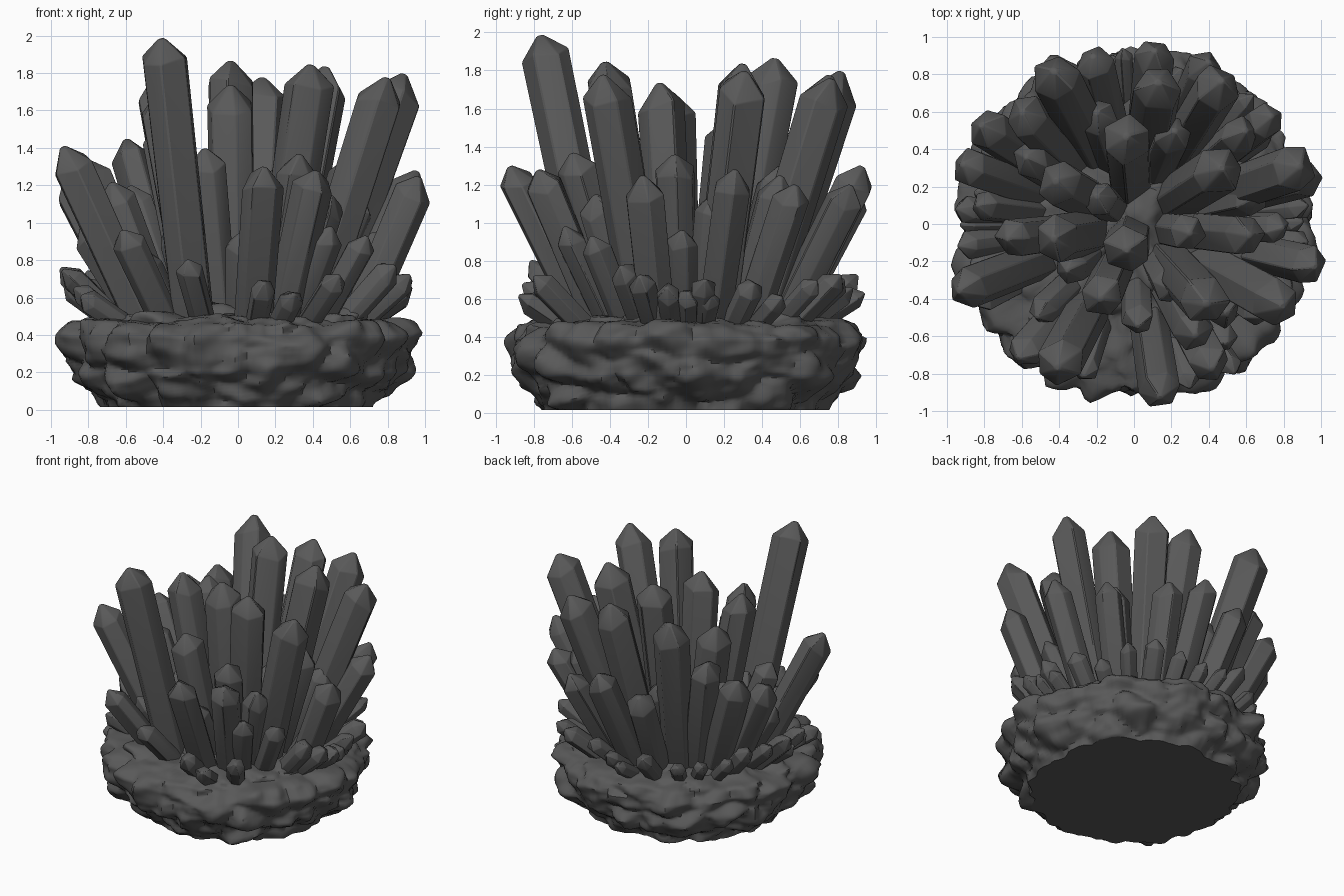
import bpy, bmesh, math, random
from mathutils import Vector, Matrix, noise

random.seed(7)
default_cube = bpy.data.objects.get("Cube")
if default_cube:
    bpy.data.objects.remove(default_cube, do_unlink=True)

stone = bpy.data.materials.new("dark grey stone")
stone.use_nodes = True
stone.diffuse_color = (0.1, 0.1, 0.1, 1)
stone.node_tree.nodes["Principled BSDF"].inputs["Base Color"].default_value = stone.diffuse_color


def finish(bm, name, angle):
    """Turn a bmesh into a shaded, coloured object."""
    bmesh.ops.recalc_face_normals(bm, faces=bm.faces)
    mesh = bpy.data.meshes.new(name)
    bm.to_mesh(mesh)
    bm.free()
    mesh.materials.append(stone)
    obj = bpy.data.objects.new(name, mesh)
    bpy.context.collection.objects.link(obj)
    bpy.ops.object.select_all(action="DESELECT")
    obj.select_set(True)
    bpy.context.view_layer.objects.active = obj
    bpy.ops.object.shade_smooth_by_angle(angle=math.radians(angle))


# Rock base: a turned profile, roughened into chunky lumps
def profile_point(t, profile):
    """Radius and height at fraction t along the profile polyline."""
    position = t * (len(profile) - 1)
    i = min(int(position), len(profile) - 2)
    return Vector(profile[i]).lerp(Vector(profile[i + 1]), position - i)


def roughen(point):
    """Push a rock point in or out by cell and fractal noise."""
    near, second = noise.voronoi(point * 3.9)[0][:2]
    lump = min(second - near, 0.5) * 0.15 - 0.035
    grain = noise.noise(point * 6) * 0.05 + noise.noise(point * 13) * 0.025
    outward = Vector((point.x, point.y, (point.z - 0.28) * 1.6)).normalized()
    return point + outward * (lump + grain)


def build_rock():
    profile = [(0.74, 0.02), (0.83, 0.12), (0.9, 0.2), (0.93, 0.3), (0.93, 0.39),
               (0.87, 0.46), (0.72, 0.5), (0.5, 0.53), (0.25, 0.57), (0.03, 0.59)]
    rings, sides = 60, 170
    bm = bmesh.new()
    loops = []
    for j in range(rings):
        radius, height = profile_point(j / (rings - 1), profile)
        loop = []
        for k in range(sides):
            a = math.tau * k / sides
            p = roughen(Vector((radius * math.cos(a), radius * math.sin(a), height)))
            p.z = 0.015 if j == 0 else max(p.z, 0.02)
            loop.append(bm.verts.new(p))
        loops.append(loop)
    for low, high in zip(loops, loops[1:]):
        for k in range(sides):
            n = (k + 1) % sides
            bm.faces.new((low[k], low[n], high[n], high[k]))
    bm.faces.new(loops[-1])
    # flat underside with its own rim, so it stays crisp
    bm.faces.new([bm.verts.new(v.co) for v in loops[0]]).normal_flip()
    finish(bm, "rock_base", 48)


# Crystals: uneven six-sided prisms with a slightly off-centre point
def build_crystal(name, tip, lean=None, scale=1.0):
    """Grow a crystal to its tip; lean is how far out its root sits."""
    tip = Vector(tip)
    if lean is None:
        lean = 0.45 + (1.8 - tip.z) * 0.15
    root = Vector((tip.x * lean, tip.y * lean, 0.4))
    axis = tip - root
    length = axis.length
    radius = (0.04 + 0.055 * tip.z) * scale
    turn = random.uniform(0, math.tau)
    corners = [(turn + math.tau * k / 6 + random.uniform(-0.15, 0.15),
                random.uniform(0.9, 1.06), random.uniform(0.7, 1.2)) for k in range(6)]
    bm = bmesh.new()
    bottom, shoulder, crown = [], [], []
    for a, wide, drop in corners:
        d = Vector((math.cos(a), math.sin(a), 0)) * radius * wide
        bottom.append(bm.verts.new(d * 0.92))
        shoulder.append(bm.verts.new(d + Vector((0, 0, length - radius * drop))))
        crown.append(bm.verts.new(d * 0.16 + Vector((0, 0, length - radius * 0.05))))
    for low, high in ((bottom, shoulder), (shoulder, crown)):
        for k in range(6):
            n = (k + 1) % 6
            bm.faces.new((low[k], low[n], high[n], high[k]))
    bm.faces.new(bottom)
    bm.faces.new(crown)
    turn_to_axis = axis.to_track_quat("Z", "Y").to_matrix().to_4x4()
    bm.transform(Matrix.Translation(root) @ turn_to_axis)
    # softly worn edges
    bmesh.ops.bevel(bm, geom=bm.edges[:], offset=radius * 0.05, segments=1,
                    affect="EDGES", clamp_overlap=True)
    finish(bm, name, 25)


build_rock()

build_crystal("tallest_crystal", (-0.41, -0.77, 1.99), lean=0.57, scale=0.92)

# Tall crystals in the middle and outer back
tall = [(-0.04, 0.47, 1.87), (-0.04, -0.14, 1.74), (0.47, 0.3, 1.84),
        (0.39, -0.43, 1.85), (0.8, -0.44, 1.78), (0.89, 0.31, 1.8),
        (0.47, 0.77, 1.76), (0.13, 0.76, 1.78), (-0.43, 0.82, 1.8),
        (-0.42, 0.23, 1.55), (-0.43, -0.08, 1.69)]
for tip in tall:
    build_crystal("tall_crystal", tip, scale=0.98)

# Medium crystals around the sides
medium = [(-0.94, -0.36, 1.41), (-0.92, 0.32, 1.25), (-0.82, 0.53, 1.34),
          (-0.6, 0.6, 1.45), (-0.68, -0.08, 1.22), (0.14, -0.93, 1.3),
          (0.42, -0.78, 1.28), (0.33, -0.6, 1.37), (-0.18, -0.4, 1.4),
          (-0.62, -0.72, 0.96), (0.74, 0.58, 1.2), (0.96, 0.26, 1.28),
          (0.11, 0.93, 1.3), (-0.22, 0.9, 1.2), (0.62, -0.06, 1.36),
          (0.4, 0.87, 1.2)]
for tip in medium:
    build_crystal("medium_crystal", tip)
build_crystal("medium_crystal", (0.97, -0.23, 1.25), lean=0.63)

# Inner crystals packed between the taller ones
inner = [(-0.58, 0.36, 1.2), (0.6, 0.5, 1.25), (0.66, 0.15, 1.15), (0.22, 0.5, 1.3),
         (0.5, -0.48, 1.15), (-0.2, 0.6, 1.2), (0.3, -0.05, 1.15), (0.2, -0.35, 1.1),
         (-0.36, -0.25, 1.0), (-0.52, -0.5, 0.85), (0.02, -0.55, 0.95), (-0.2, 0.15, 1.1)]
for tip in inner:
    build_crystal("inner_crystal", tip)

# Small crystals near the rim
small = [(-0.27, -0.82, 0.8), (0.14, -0.86, 0.68), (0.54, -0.8, 0.72),
         (0.5, -0.64, 0.98), (0.69, -0.5, 0.93), (0.8, -0.02, 0.96),
         (0.93, 0.1, 0.7), (0.93, -0.1, 0.66), (-0.94, -0.12, 0.75),
         (-0.95, 0.08, 0.76), (-0.84, 0.1, 0.98), (0.3, -0.88, 0.62)]
for tip in small:
    build_crystal("small_crystal", tip, scale=0.9)

# Tiny crystals filling the back and side rim
for k in range(20):
    a = math.radians(-25 + 230 * k / 19) + random.uniform(-0.05, 0.05)
    reach = random.uniform(0.86, 0.96)
    height = random.uniform(0.6, 0.78)
    build_crystal("tiny_crystal", (reach * math.cos(a), reach * math.sin(a), height),
                  scale=random.uniform(0.7, 0.95))
